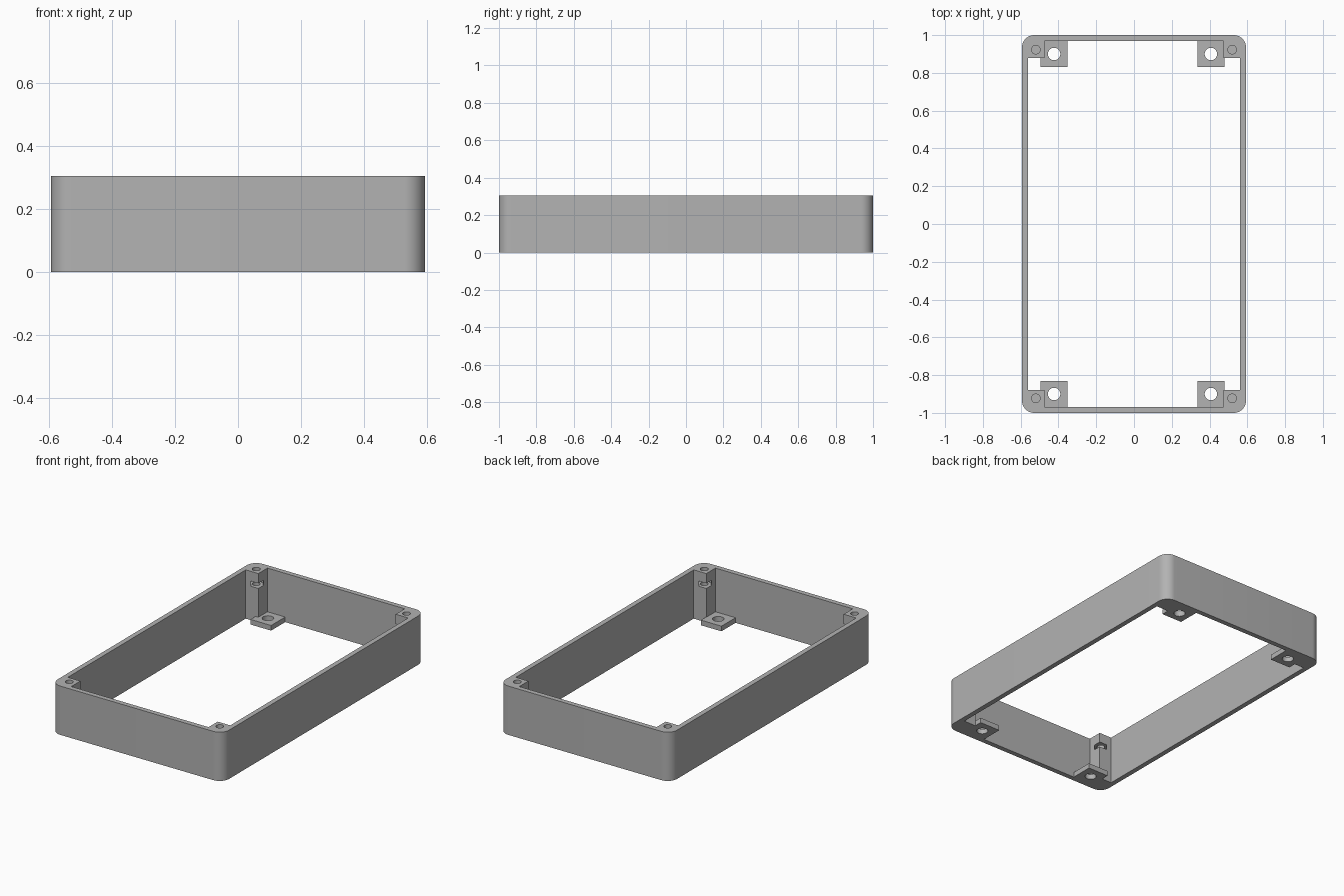
import bpy, bmesh
from math import cos, sin, pi, atan2

old = bpy.data.objects.get("Cube")
if old:
    bpy.data.objects.remove(old, do_unlink=True)

HX, HY, H = 0.593, 1.0, 0.305      # outer half sizes and height
WALL, RADIUS = 0.031, 0.065
POST_X, POST_Y = 0.475, 0.879      # inner faces of the corner posts
SCREW_X, SCREW_Y = 0.52, 0.923
CORNERS = [(sx, sy) for sx in (-1, 1) for sy in (-1, 1)]

grey = bpy.data.materials.new("plain grey")
grey.use_nodes = True
color = (0.45, 0.45, 0.45, 1)
grey.diffuse_color = color
grey.node_tree.nodes["Principled BSDF"].inputs["Base Color"].default_value = color


def prism(name, outline, z0, z1):
    """Extrude a flat outline from z0 to z1."""
    bm = bmesh.new()
    face = bm.faces.new([bm.verts.new((x, y, z0)) for x, y in outline])
    top = bmesh.ops.extrude_face_region(bm, geom=[face])["geom"]
    for v in top:
        if isinstance(v, bmesh.types.BMVert):
            v.co.z = z1
    bmesh.ops.recalc_face_normals(bm, faces=bm.faces)
    mesh = bpy.data.meshes.new(name)
    bm.to_mesh(mesh)
    bm.free()
    mesh.materials.append(grey)
    obj = bpy.data.objects.new(name, mesh)
    bpy.context.collection.objects.link(obj)
    return obj


def circle(x, y, r, n, turn=0.0):
    return [(x + r * cos(turn + 2 * pi * i / n), y + r * sin(turn + 2 * pi * i / n))
            for i in range(n)]


def box(x0, x1, y0, y1):
    return [(x0, y0), (x1, y0), (x1, y1), (x0, y1)]


def activate(obj):
    bpy.ops.object.select_all(action='DESELECT')
    obj.select_set(True)
    bpy.context.view_layer.objects.active = obj


def cut(obj, cutter):
    """Subtract the cutter from the part, then discard it."""
    activate(obj)
    mod = obj.modifiers.new("cut", 'BOOLEAN')
    mod.operation, mod.solver, mod.object = 'DIFFERENCE', 'EXACT', cutter
    bpy.ops.object.modifier_apply(modifier=mod.name)
    bpy.data.objects.remove(cutter, do_unlink=True)


# Outer shell with rounded vertical corners
outline = []
for q, (sx, sy) in enumerate([(1, 1), (-1, 1), (-1, -1), (1, -1)]):
    for i in range(13):
        a = (q + i / 12) * pi / 2
        outline.append((sx * (HX - RADIUS) + RADIUS * cos(a),
                        sy * (HY - RADIUS) + RADIUS * sin(a)))
frame = prism("frame_with_posts", outline, 0, H)

# Cross-shaped opening leaves the walls and four corner posts
ix, iy = HX - WALL, HY - WALL
corner = [(ix, POST_Y), (POST_X, POST_Y), (POST_X, iy)]
opening = corner + [(-x, y) for x, y in reversed(corner)]
opening += [(-x, -y) for x, y in opening]
cut(frame, prism("opening_cutter", opening, -0.1, H + 0.1))

# Screw holes and diagonal nut slots in the posts
for sx, sy in CORNERS:
    x, y = sx * SCREW_X, sy * SCREW_Y
    cut(frame, prism("screw_cutter", circle(x, y, 0.023, 16), 0.16, H + 0.1))
    a = atan2(-sy, -sx)
    nut = circle(x, y, 0.042, 6, a + pi / 6)
    dx, dy, w = cos(a), sin(a), 0.036
    slot = [(x - dy * w, y + dx * w), (x + dy * w, y - dx * w)]
    slot += [(px + dx * 0.12, py + dy * 0.12) for px, py in reversed(slot)]
    cut(frame, prism("nut_cutter", nut, 0.212, 0.244))
    cut(frame, prism("slot_cutter", slot, 0.212, 0.244))

activate(frame)
bpy.ops.object.shade_smooth_by_angle(angle=pi / 6)

# Mounting tabs with through holes at the bottom
for sx, sy in CORNERS:
    x, y = sx * 0.415 - 0.008, sy * 0.9
    side = ("left" if sx > 0 else "right") + ("_back" if sy > 0 else "_front")
    tab = prism("mounting_tab_" + side, box(x - 0.071, x + 0.071, y - 0.07, y + 0.07), 0, 0.032)
    cut(tab, prism("hole_cutter", circle(x, y, 0.033, 32), -0.1, 0.1))
    activate(tab)
    bpy.ops.object.shade_smooth_by_angle(angle=pi / 6)
